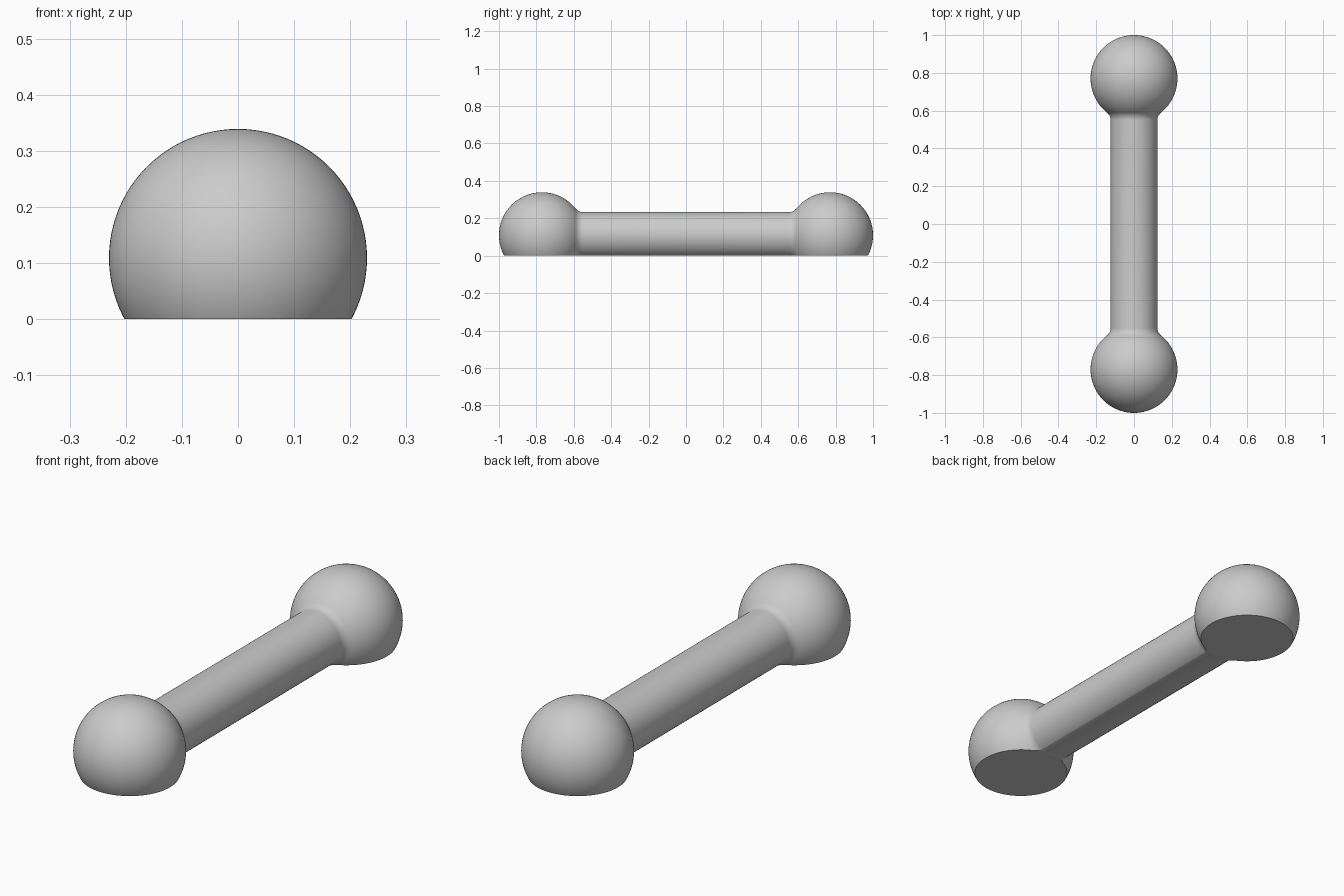
import bpy, bmesh, math

if "Cube" in bpy.data.objects:
    bpy.data.objects.remove(bpy.data.objects["Cube"])

R, ROD, FIL = 0.23, 0.124, 0.05     # ball, rod and fillet radii
CY, CZ = 0.77, 0.109                # ball centre along y, axis height

# Half profile (radius, y): ball arc, concave fillet, then rod
fr = ROD + FIL
fa = math.sqrt((R + FIL) ** 2 - fr ** 2)
t_end = math.pi - math.atan2(fr, fa)
half = []
for i in range(41):
    t = t_end * i / 40
    half.append((R * math.sin(t), CY + R * math.cos(t)))
a0 = math.atan2(fr, fa)
for i in range(1, 9):
    a = a0 + (math.pi / 2 - a0) * i / 8
    half.append((fr - FIL * math.sin(a), CY - fa + FIL * math.cos(a)))
profile = half + [(r, -y) for r, y in reversed(half)]

# Revolve around the long axis
bm = bmesh.new()
verts = [bm.verts.new((r, y, 0)) for r, y in profile]
edges = [bm.edges.new(p) for p in zip(verts, verts[1:])]
bmesh.ops.spin(bm, geom=verts + edges, cent=(0, 0, 0), axis=(0, 1, 0),
               angle=2 * math.pi, steps=96, use_duplicate=False)
bmesh.ops.remove_doubles(bm, verts=bm.verts, dist=1e-5)
bmesh.ops.translate(bm, verts=bm.verts, vec=(0, 0, CZ))

# Slice off the underside and cap it flat
cut = bmesh.ops.bisect_plane(bm, geom=bm.verts[:] + bm.edges[:] + bm.faces[:],
                             plane_co=(0, 0, 0), plane_no=(0, 0, 1), clear_inner=True)
rim = [e for e in cut["geom_cut"] if isinstance(e, bmesh.types.BMEdge)]
bmesh.ops.triangle_fill(bm, edges=rim, use_beauty=True)
bmesh.ops.recalc_face_normals(bm, faces=bm.faces)

mesh = bpy.data.meshes.new("dumbbell")
bm.to_mesh(mesh)
bm.free()
obj = bpy.data.objects.new("dumbbell", mesh)
bpy.context.collection.objects.link(obj)

grey = bpy.data.materials.new("light grey")
grey.diffuse_color = (0.6, 0.6, 0.6, 1)
grey.use_nodes = True
grey.node_tree.nodes["Principled BSDF"].inputs["Base Color"].default_value = grey.diffuse_color
mesh.materials.append(grey)

bpy.context.view_layer.objects.active = obj
obj.select_set(True)
bpy.ops.object.shade_smooth_by_angle(angle=math.radians(35))
